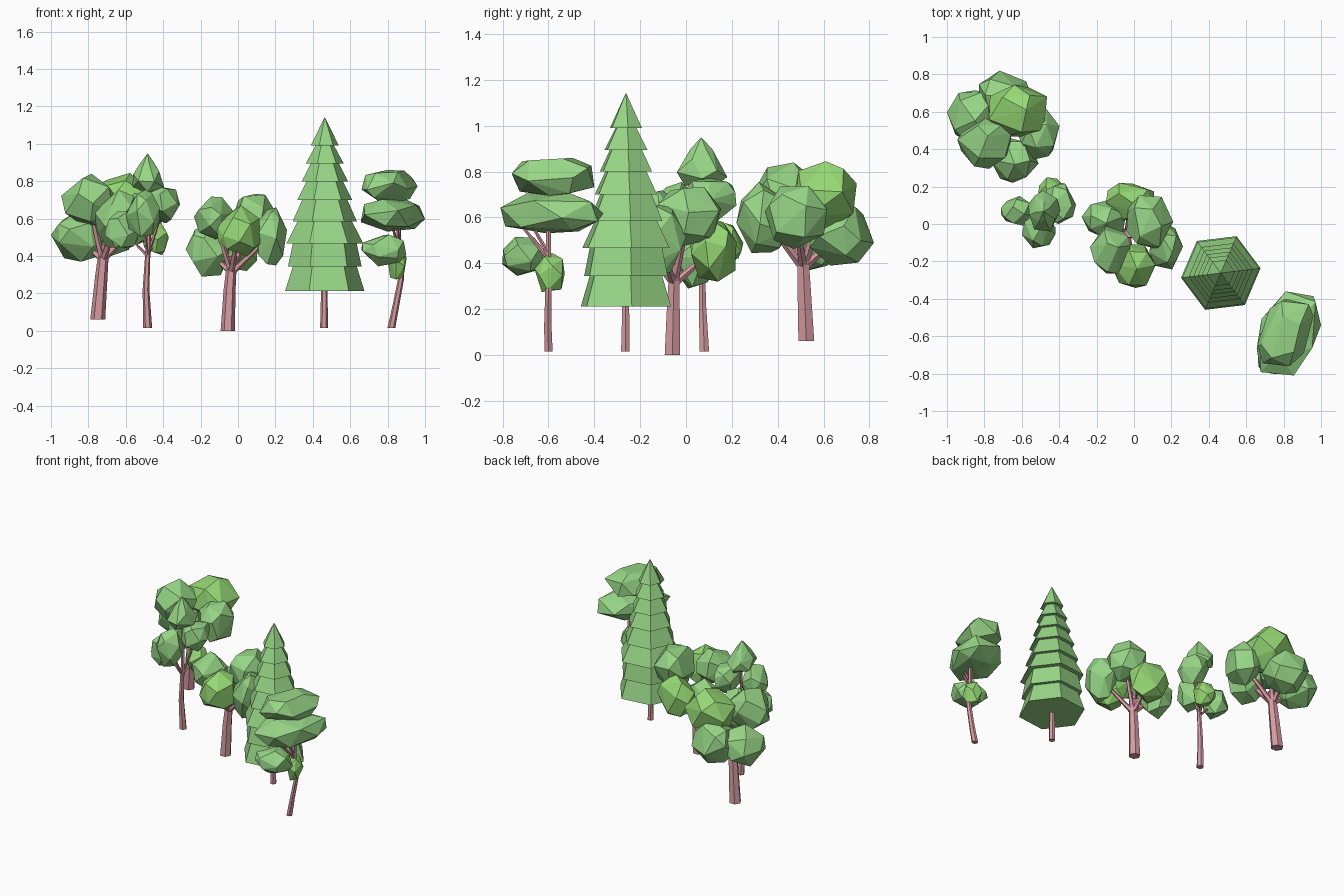
import bpy, bmesh, math, random
from mathutils import Vector, Matrix

if "Cube" in bpy.data.objects:
    bpy.data.objects.remove(bpy.data.objects["Cube"])

random.seed(4)


def material(name, rgb):
    m = bpy.data.materials.new(name)
    m.diffuse_color = (*rgb, 1)
    m.use_nodes = True
    m.node_tree.nodes["Principled BSDF"].inputs["Base Color"].default_value = m.diffuse_color
    return m


LEAF = material("leaf green", (0.31, 0.67, 0.24))
BRIGHT = material("bright leaf green", (0.31, 0.70, 0.18))
BARK = material("pink bark", (0.68, 0.33, 0.36))


def finish(bm, name, mat):
    bmesh.ops.recalc_face_normals(bm, faces=bm.faces[:])
    me = bpy.data.meshes.new(name)
    bm.to_mesh(me)
    bm.free()
    me.materials.append(mat)
    ob = bpy.data.objects.new(name, me)
    bpy.context.collection.objects.link(ob)
    return ob


def clump(name, centre, half, mat=LEAF, n=17, skew=0.0, peak=0.0, boxy=1.0):
    """Faceted leaf clump: hull of scattered points fitted to a box."""
    pts = []
    rot = Matrix.Rotation(random.uniform(0, 6.28), 3, Vector((random.random(), random.random(), 1)).normalized())
    for i in range(n):
        z = 1 - 2 * (i + 0.5) / n
        a = i * 2.39996
        r = math.sqrt(1 - z * z)
        p = rot @ Vector((r * math.cos(a), r * math.sin(a), z))
        p = (p + Vector([random.uniform(-.22, .22) for _ in range(3)])).normalized()
        p = Vector([math.copysign(abs(c) ** boxy, c) for c in p])
        t = 1 - peak * (p.z + 0.3)
        pts.append(Vector((p.x * t + skew * p.y * t, p.y * t, p.z)))
    if peak:
        pts.append(Vector((0, 0, 1.15)))
    lo = [min(p[k] for p in pts) for k in range(3)]
    hi = [max(p[k] for p in pts) for k in range(3)]
    bm = bmesh.new()
    for p in pts:
        bm.verts.new([centre[k] + half[k] * (2 * (p[k] - lo[k]) / (hi[k] - lo[k]) - 1) for k in range(3)])
    bmesh.ops.convex_hull(bm, input=bm.verts[:])
    loose = [v for v in bm.verts if not v.link_faces]
    bmesh.ops.delete(bm, geom=loose, context='VERTS')
    return finish(bm, name, mat)


def loft(bm, rings):
    """Skin closed rings of equal length and cap both ends."""
    vs = [[bm.verts.new(p) for p in ring] for ring in rings]
    n = len(vs[0])
    for a, b in zip(vs, vs[1:]):
        for i in range(n):
            j = (i + 1) % n
            bm.faces.new((a[i], a[j], b[j], b[i]))
    bm.faces.new(vs[0])
    bm.faces.new(vs[-1])


def ring(c, r, n, axis=Vector((0, 0, 1)), turn=0.0):
    q = Vector((0, 0, 1)).rotation_difference(axis)
    return [Vector(c) + q @ Vector((r * math.cos(turn + 2 * math.pi * i / n),
                                    r * math.sin(turn + 2 * math.pi * i / n), 0)) for i in range(n)]


def trunk(name, path, limbs, r_limb, n=6):
    """Tapered trunk through (x, y, z, r) points plus limbs (start, end)."""
    bm = bmesh.new()
    loft(bm, [ring(p[:3], p[3], n) for p in path])
    for s, e in limbs:
        ax = (Vector(e) - Vector(s)).normalized()
        loft(bm, [ring(s, r_limb, 5, ax), ring(e, r_limb * 0.6, 5, ax)])
    return finish(bm, name, BARK)


def leafy_tree(name, path, fork, r_limb, clumps):
    """Trunk with one limb reaching into each leaf clump."""
    limbs = [(fork, Vector(fork).lerp(Vector(c[0]), 0.8)) for c in clumps]
    trunk(name + "_trunk", path, limbs, r_limb)
    for i, (c, h, mat) in enumerate(clumps):
        clump(f"{name}_leaves_{i + 1}", c, h, mat)


# large broad tree, back left
leafy_tree("large_tree",
           [(-.75, .525, .06, .04), (-.73, .515, .30, .033), (-.715, .51, .46, .026)],
           (-.725, .512, .38), .02,
           [((-.69, .68, .53), (.14, .14, .14), LEAF),
            ((-.62, .605, .69), (.155, .14, .155), BRIGHT),
            ((-.855, .58, .507), (.145, .135, .137), LEAF),
            ((-.80, .43, .70), (.145, .135, .14), LEAF),
            ((-.64, .34, .60), (.13, .12, .155), LEAF),
            ((-.51, .48, .60), (.112, .135, .138), LEAF)])

# slender tree
leafy_tree("slender_tree",
           [(-.483, .08, .015, .024), (-.492, .072, .22, .018), (-.478, .07, .50, .012), (-.48, .07, .76, .008)],
           (-.485, .07, .40), .009,
           [((-.393, .11, .675), (.083, .11, .10), LEAF),
            ((-.51, -.04, .63), (.09, .09, .125), LEAF),
            ((-.44, .17, .49), (.07, .08, .085), BRIGHT),
            ((-.62, .07, .54), (.092, .08, .10), LEAF)])
clump("slender_tree_crown", (-.48, .07, .845), (.085, .11, .105), peak=0.5)

# round tree in the middle
leafy_tree("round_tree",
           [(-.055, -.06, 0, .038), (-.045, -.055, .22, .032), (-.03, -.05, .40, .025)],
           (-.037, -.052, .31), .018,
           [((-.16, .03, .43), (.12, .10, .14), LEAF),
            ((-.127, -.137, .603), (.108, .128, .115), LEAF),
            ((0, -.225, .535), (.117, .117, .137), BRIGHT),
            ((.172, -.12, .505), (.09, .123, .155), LEAF),
            ((.085, .01, .603), (.125, .143, .13), LEAF),
            ((-.02, .12, .46), (.13, .10, .14), BRIGHT)])

# pine: stacked six-sided tiers
trunk("pine_trunk", [(.46, -.265, .015, .021), (.462, -.262, .30, .016)], [], .01)
tiers = [(.212, .214), (.345, .198), (.467, .207), (.585, .173), (.70, .148),
         (.80, .124), (.895, .102), (.99, .076), (1.14, .028)]
rings = []
for (z, r), (z2, r2) in zip(tiers, tiers[1:]):
    top = 0.002 if z2 > 1.1 else min(r2, r) - .026
    rings.append(ring((.464, -.262, z), r, 6, turn=.12))
    rings.append(ring((.464, -.262, z2), top, 6, turn=.12))
bm = bmesh.new()
loft(bm, rings)
finish(bm, "pine_tiers", LEAF)

# flat-topped leaning tree
trunk("flat_tree_trunk",
      [(.82, -.60, .015, .021), (.845, -.603, .14, .018), (.872, -.60, .28, .016),
       (.86, -.60, .42, .014), (.86, -.60, .60, .011)],
      [((.866, -.60, .34), (.80, -.70, .43)), ((.862, -.60, .44), (.85, -.68, .58)),
       ((.862, -.60, .42), (.82, -.73, .58)), ((.85, -.60, .60), (.80, -.60, .76)),
       ((.85, -.60, .60), (.87, -.54, .74))], .010)
clump("flat_tree_top", (.81, -.58, .775), (.15, .18, .085), n=18, skew=.3, boxy=.8)
clump("flat_tree_middle", (.828, -.585, .618), (.172, .225, .087), n=18, skew=.3, boxy=.8)
clump("flat_tree_lower", (.78, -.71, .43), (.12, .092, .085))
clump("flat_tree_small", (.85, -.595, .36), (.052, .066, .085), BRIGHT, n=14)
